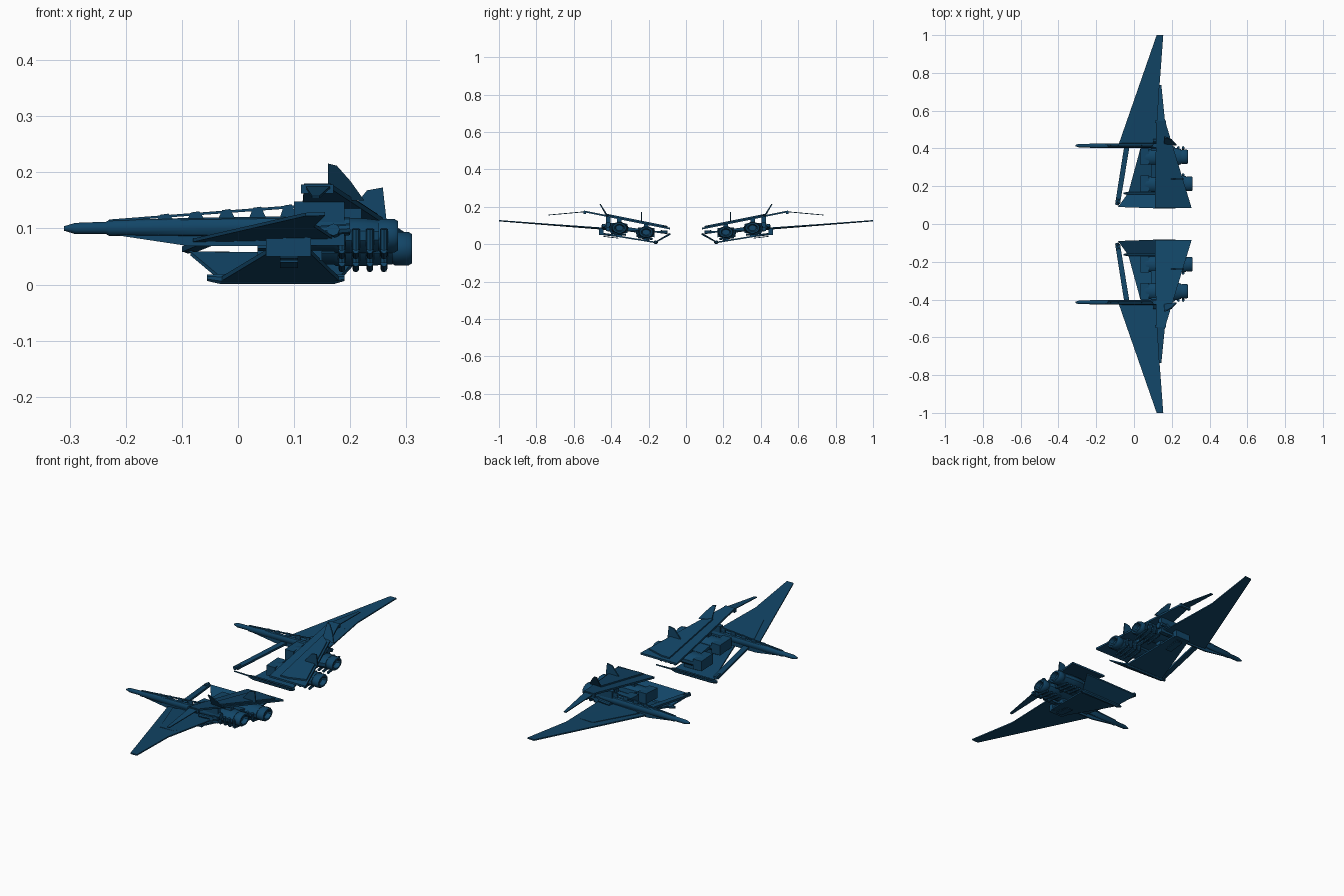
import bpy, bmesh, math
from mathutils import Vector

if "Cube" in bpy.data.objects:
    bpy.data.objects.remove(bpy.data.objects["Cube"])

mat = bpy.data.materials.new("deep_blue")
mat.diffuse_color = (0.006, 0.06, 0.135, 1)
mat.use_nodes = True
mat.node_tree.nodes["Principled BSDF"].inputs["Base Color"].default_value = mat.diffuse_color


def finish(name, bm, smooth=False):
    """Make the part and its mirrored twin across y = 0."""
    for side, s in (("right", 1), ("left", -1)):
        b = bm.copy()
        for v in b.verts:
            v.co.y *= s
        bmesh.ops.recalc_face_normals(b, faces=b.faces)
        me = bpy.data.meshes.new(f"{name}_{side}")
        b.to_mesh(me)
        b.free()
        me.materials.append(mat)
        ob = bpy.data.objects.new(f"{name}_{side}", me)
        bpy.context.collection.objects.link(ob)
        if smooth:
            bpy.ops.object.select_all(action='DESELECT')
            ob.select_set(True)
            bpy.context.view_layer.objects.active = ob
            bpy.ops.object.shade_smooth_by_angle(angle=math.radians(35))
    bm.free()


def plate(name, pts, offset):
    """Flat panel: outline extruded along an offset vector."""
    bm = bmesh.new()
    d = Vector(offset)
    a = [bm.verts.new(p) for p in pts]
    b = [bm.verts.new(Vector(p) + d) for p in pts]
    bm.faces.new(a)
    bm.faces.new(b[::-1])
    n = len(pts)
    for i in range(n):
        j = (i + 1) % n
        bm.faces.new((a[i], a[j], b[j], b[i]))
    finish(name, bm)


def box(name, x, y, z, slope=0.0):
    """Box from ranges; slope lifts z with y to follow the wing dihedral."""
    lift = slope * (y[1] - y[0])
    plate(name, [(x[0], y[0], z[0]), (x[1], y[0], z[0]),
                 (x[1], y[1], z[0] + lift), (x[0], y[1], z[0] + lift)], (0, 0, z[1] - z[0]))


def lathe(name, y, stations, sides=12, smooth=True):
    """Loft of ellipses along x: (x, z centre, y radius, z radius)."""
    bm = bmesh.new()
    rings = []
    for x, z, ry, rz in stations:
        rings.append([bm.verts.new((x, y + ry * math.cos(t), z + rz * math.sin(t)))
                      for t in (2 * math.pi * (i + .5) / sides for i in range(sides))])
    for p, q in zip(rings, rings[1:]):
        for i in range(sides):
            j = (i + 1) % sides
            bm.faces.new((p[i], p[j], q[j], q[i]))
    bm.faces.new(rings[0])
    bm.faces.new(rings[-1][::-1])
    finish(name, bm, smooth)


def rod(name, a, b, r, sides=8):
    """Straight round bar between two points."""
    a, b = Vector(a), Vector(b)
    bm = bmesh.new()
    bmesh.ops.create_cone(bm, cap_ends=True, segments=sides, radius1=r, radius2=r, depth=(b - a).length)
    q = (b - a).to_track_quat('Z', 'Y')
    for v in bm.verts:
        v.co = q @ v.co + (a + b) / 2
    finish(name, bm, True)


SL = 0.2                                   # dihedral of the upper deck
def deck(y):                               # underside height of the upper deck
    return 0.079 + SL * (y - 0.085)


# long outer wing and its raised root panel
plate("main_wing", [(-.08, .425, .076), (.12, 1, .122), (.155, 1, .123),
                    (.135, .73, .103), (.17, .40, .08)], (0, 0, .006))
plate("wing_root_panel", [(-.05, .43, .082), (.04, .66, .1), (.12, .66, .1), (.14, .43, .082)], (0, 0, .004))

# upper deck with two layered panels and outer winglet
plate("upper_deck", [(x, y, deck(y)) for x, y in
                     ((.11, .085), (.305, .085), (.165, .545), (.118, .545))], (0, 0, .009))
plate("deck_panel", [(x, y, deck(y) + .008) for x, y in
                     ((.16, .1), (.20, .1), (.285, .12), (.20, .40), (.155, .43))], (0, 0, .008))
plate("winglet", [(.12, .535, .172), (.165, .535, .172), (.145, .735, .154), (.132, .735, .154)], (0, 0, .004))
box("deck_end_cap", (.112, .17), (.535, .548), (.162, .178))

# canted tall fin and small inner fin
plate("tall_fin", [(.16, .42, .150), (.225, .415, .150), (.20, .44, .185), (.176, .455, .212), (.16, .457, .216)],
      (0, .006, 0))
plate("small_fin", [(.185, .235, .112), (.265, .235, .112), (.258, .235, .173), (.23, .235, .168)], (0, .006, 0))

# lower deck: outer sloped plate, inner upswept plate, keel pod
plate("lower_outer_plate", [(-.03, .165, .006), (.18, .165, .006), (.13, .46, .054), (.05, .46, .054)], (0, 0, .008))
plate("lower_inner_plate", [(-.085, .09, .052), (.11, .083, .05), (.22, .083, .05),
                            (.18, .165, .006), (-.03, .165, .006)], (0, 0, .007))
lathe("keel_pod", .162, [(-.055, .012, .004, .006), (-.03, .010, .010, .010), (.17, .010, .012, .010),
                         (.19, .012, .006, .006)], 8, False)
box("tip_pylon", (.05, .13), (.44, .465), (.05, .084))
for i in range(3):
    box(f"tip_louver_{i + 1}", (.075, .107), (.36, .44), (.030 + i * .008, .034 + i * .008), .12)

# forward strut from inner plate to boom
plate("forward_strut", [(-.10, .105, .058), (-.074, .105, .058), (-.024, .41, .078), (-.052, .41, .078)], (0, 0, .01))
rod("strut_pivot", (-.089, .10, .064), (-.084, .135, .066), .009)

# boom: barrel, body, truss rails above and below
lathe("boom_barrel", .415, [(-.31, .1, .004, .004), (-.29, .1, .010, .010), (-.235, .101, .010, .011),
                            (-.23, .101, .013, .014), (-.08, .102, .013, .017),
                            (.12, .104, .015, .018), (.2, .104, .013, .016)], 10)
plate("boom_lower_fairing", [(-.23, .412, .09), (-.09, .412, .069), (.14, .412, .069), (.16, .412, .095)], (0, .007, 0))
plate("boom_upper_rail", [(-.23, .411, .112), (-.23, .411, .116), (.12, .411, .143), (.16, .411, .143),
                          (.16, .411, .137), (.11, .411, .137)], (0, .008, 0))
for i in range(5):
    x = -.13 + i * .055
    h = .117 + (x + .23) * .075
    plate(f"rail_web_{i + 1}", [(x - .018, .412, .112), (x + .018, .412, .112), (x + .006, .412, h + .002),
                                (x - .008, .412, h)], (0, .006, 0))
box("boom_mount", (.10, .19), (.405, .427), (.07, .148))

# two engines per side
for n, y, z, end in (("inner", .213, .064, .31), ("outer", .356, .087, .285)):
    lathe(f"{n}_engine", y, [(.05, z, .040, .024), (.075, z, .043, .027), (.17, z, .044, .029),
                             (.175, z, .047, .032), (.225, z, .047, .032), (end - .035, z, .042, .029)], 12)
    lathe(f"{n}_nozzle", y, [(end - .04, z, .035, .025), (end - .03, z, .040, .031), (end - .006, z, .040, .031),
                             (end, z, .036, .027), (end, z, .028, .02), (end - .02, z, .02, .015)], 12)
    box(f"{n}_intake", (.035, .08), (y - .044, y + .044), (z - .027, z + .022), .05)
    box(f"{n}_upper_pylon", (.12, .22), (y - .012, y + .012), (z + .02, deck(y) + .002))
    box(f"{n}_lower_pylon", (.07, .15), (y - .015, y + .015), (.012 + .16 * (y - .165), z - .015))
    # pipes wrapped beneath the engine
    for i in range(4):
        x = .185 + i * .025
        rod(f"{n}_pipe_side_{i + 1}", (x, y + .049, z + .012), (x, y + .044, z - .025), .007)
        rod(f"{n}_pipe_under_{i + 1}", (x, y + .044, z - .026), (x, y - .035, z - .036), .006)

# cross frame joining engines, boom and pylons
plate("cross_frame", [(.09, .17, .056), (.23, .17, .056), (.18, .42, .094), (.09, .42, .094)], (0, 0, .014))
rod("rear_spar", (.2, .18, .062), (.17, .45, .098), .011)
rod("tip_actuator", (.10, .44, .092), (.2, .44, .1), .009)
